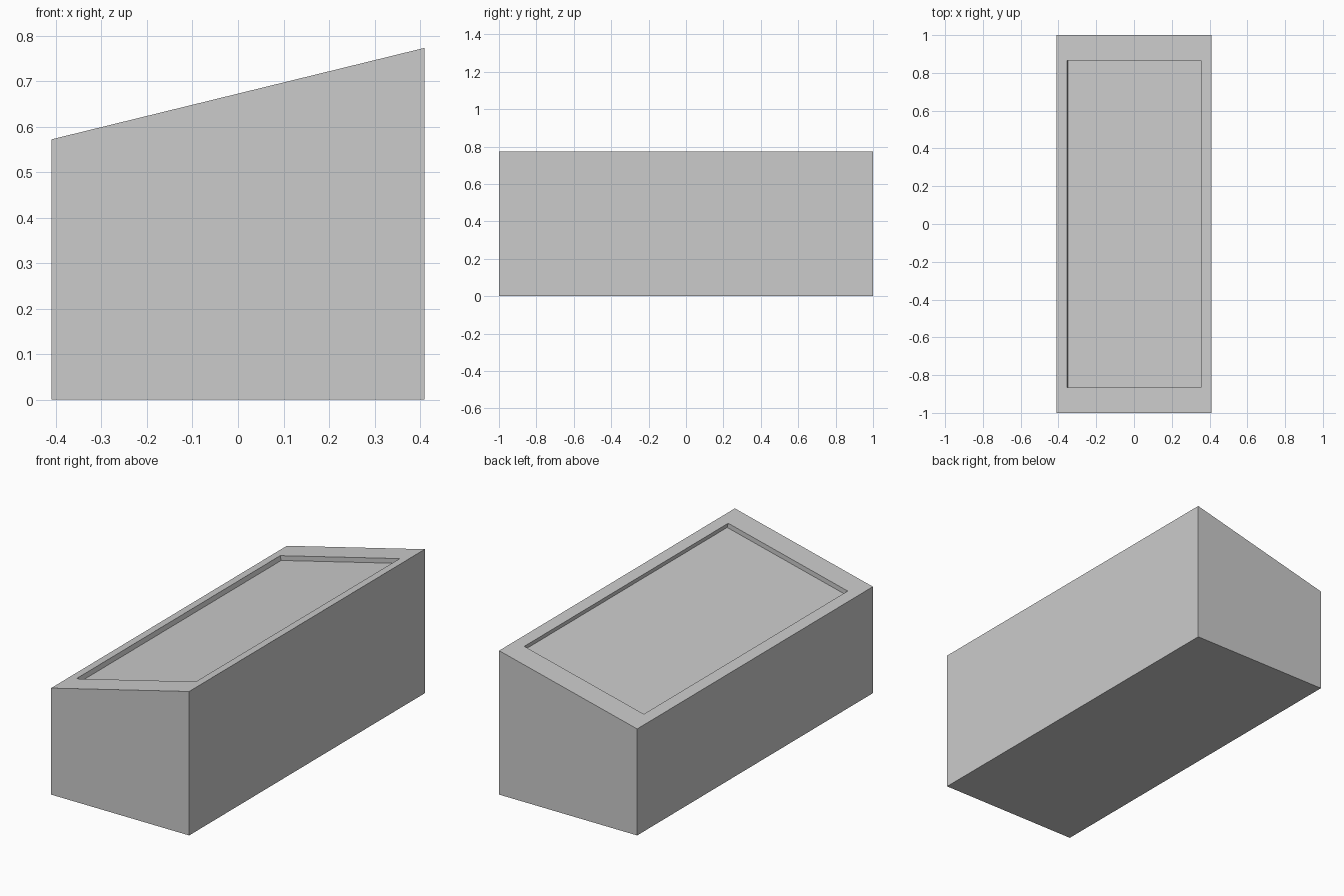
import bpy
import bmesh
from mathutils import Vector

cube = bpy.data.objects.get("Cube")
if cube:
    bpy.data.objects.remove(cube, do_unlink=True)

HALF_X, HALF_Y = 0.41, 1.0
LOW, HIGH = 0.572, 0.773
RIM_X, RIM_Y = 0.355, 0.865
DEPTH = 0.025

# Single plain grey
grey = bpy.data.materials.new("plain grey")
grey.use_nodes = True
colour = (0.6, 0.6, 0.6, 1)
grey.diffuse_color = colour
grey.node_tree.nodes["Principled BSDF"].inputs["Base Color"].default_value = colour


def top_z(x):
    return LOW + (HIGH - LOW) * (x + HALF_X) / (2 * HALF_X)


bm = bmesh.new()


def ring(hx, hy, height, shift=Vector()):
    corners = ((-hx, -hy), (hx, -hy), (hx, hy), (-hx, hy))
    return [bm.verts.new(Vector((x, y, height(x))) + shift) for x, y in corners]


def bridge(a, b):
    for i in range(4):
        j = (i + 1) % 4
        bm.faces.new((a[i], a[j], b[j], b[i]))


# Body outline, sloping rim and recess sunk square to the slope
normal = Vector((LOW - HIGH, 0, 2 * HALF_X)).normalized()
base = ring(HALF_X, HALF_Y, lambda x: 0)
edge = ring(HALF_X, HALF_Y, top_z)
lip = ring(RIM_X, RIM_Y, top_z)
floor = ring(RIM_X, RIM_Y, top_z, -normal * DEPTH)
bm.faces.new(base[::-1])
for lower, upper in ((base, edge), (edge, lip), (lip, floor)):
    bridge(lower, upper)
bm.faces.new(floor)
bmesh.ops.recalc_face_normals(bm, faces=bm.faces)

mesh = bpy.data.meshes.new("sloped_box")
bm.to_mesh(mesh)
bm.free()
mesh.materials.append(grey)
box = bpy.data.objects.new("sloped_box", mesh)
bpy.context.collection.objects.link(box)
